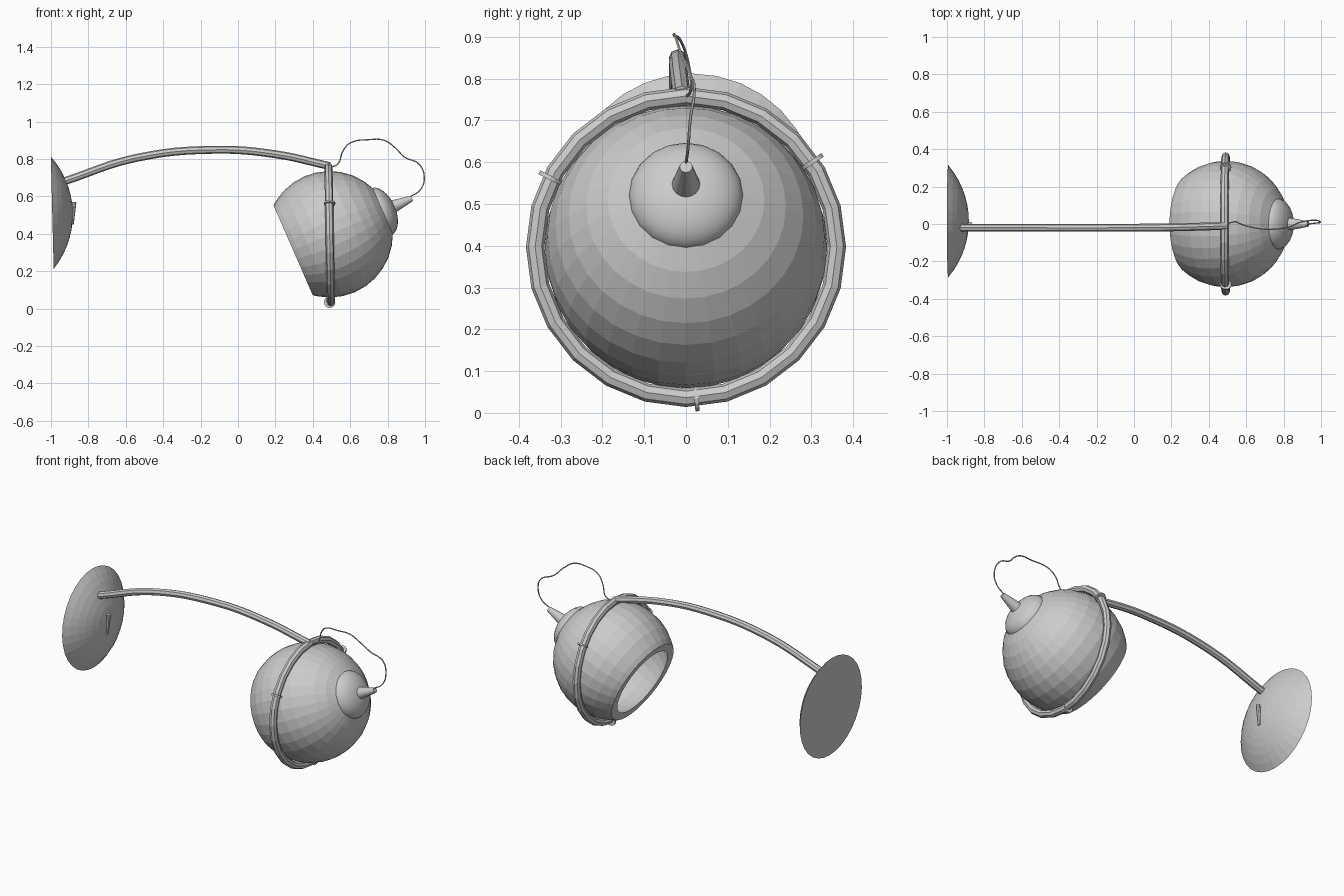
import bpy, bmesh, math
from mathutils import Vector, Matrix

if "Cube" in bpy.data.objects:
    bpy.data.objects.remove(bpy.data.objects["Cube"])


def material(name, rgb):
    m = bpy.data.materials.new(name)
    m.use_nodes = True
    m.diffuse_color = (*rgb, 1)
    m.node_tree.nodes["Principled BSDF"].inputs["Base Color"].default_value = (*rgb, 1)
    return m


GREY = material("light grey", (0.6, 0.6, 0.6))


def lathe(name, profile, sides, origin, axis, smooth=False):
    """Spin (radius, height) points about an axis; zero radius makes a pole."""
    rot = Vector(axis).to_track_quat('Z', 'Y').to_matrix().to_4x4()
    bm = bmesh.new()
    pts = [bm.verts.new((r, 0, h)) for r, h in profile]
    edges = [bm.edges.new(p) for p in zip(pts, pts[1:])]
    bmesh.ops.spin(bm, geom=pts + edges, cent=(0, 0, 0), axis=(0, 0, 1),
                   angle=2 * math.pi, steps=sides)
    bmesh.ops.remove_doubles(bm, verts=bm.verts, dist=1e-4)
    bmesh.ops.recalc_face_normals(bm, faces=bm.faces)
    bm.transform(Matrix.Translation(origin) @ rot)
    for f in bm.faces:
        f.smooth = smooth
    me = bpy.data.meshes.new(name)
    bm.to_mesh(me)
    bm.free()
    ob = bpy.data.objects.new(name, me)
    bpy.context.collection.objects.link(ob)
    me.materials.append(GREY)
    return ob


def tube(name, points, radius, resolution, sides_res):
    """Round tube through points along a smooth curve."""
    cu = bpy.data.curves.new(name, 'CURVE')
    cu.dimensions = '3D'
    cu.bevel_depth, cu.bevel_resolution = radius, sides_res
    cu.resolution_u, cu.use_fill_caps = resolution, True
    sp = cu.splines.new('BEZIER')
    sp.bezier_points.add(len(points) - 1)
    for b, p in zip(sp.bezier_points, points):
        b.co = p
        b.handle_left_type = b.handle_right_type = 'AUTO'
    sp.use_smooth = False
    ob = bpy.data.objects.new(name, cu)
    bpy.context.collection.objects.link(ob)
    cu.materials.append(GREY)
    return ob


def arc(radius, start, end, steps):
    """Circle points, angles in degrees from the pole."""
    out = []
    for i in range(steps + 1):
        a = math.radians(start + (end - start) * i / steps)
        out.append((radius * math.sin(a), radius * math.cos(a)))
    return out


# Wall plate: shallow dome with a flat back
R = 0.464
dome = [(r, h - 0.354) for r, h in arc(R, 0, 40.3, 7)]
lathe("wall_plate", dome + [(0, 0)], 32, (-0.993, 0.015, 0.512), (1, 0, 0.025))

# Switch on the plate
lathe("switch", [(0, -0.06), (0.012, -0.06), (0.012, 0.06), (0, 0.06)], 8,
      (-0.883, 0, 0.51), (0.12, 0, 1))

# Curved arm
tube("arm", [(-0.93, -0.02, 0.68), (-0.55, -0.02, 0.804), (-0.12, -0.02, 0.849),
             (0.2, -0.018, 0.825), (0.49, -0.01, 0.762)], 0.021, 6, 2)

# Ring around the shade
C = Vector((0.49, 0, 0.397))
bpy.ops.mesh.primitive_torus_add(major_segments=24, minor_segments=8,
                                 major_radius=0.361, minor_radius=0.022,
                                 location=C, rotation=(0, math.radians(89), 0))
ring = bpy.context.object
ring.name = "ring"
ring.data.materials.append(GREY)

# Three collars on the ring
for i, deg in enumerate((34, 153, 274)):
    a = math.radians(deg)
    pos = C + 0.364 * Vector((0, math.cos(a), math.sin(a)))
    lathe(f"collar_{i + 1}", [(0, -0.005), (0.03, -0.005), (0.03, 0.005), (0, 0.005)],
          16, pos, (0, -math.sin(a), math.cos(a)))

# Hollow round shade, open toward the wall and tilted down
AXIS = Vector((0.916, 0, 0.4)).normalized()
outer = arc(0.338, 0, 123.75, 11) + arc(0.338, 129.1, 129.1, 1)[:1]
inner = arc(0.3, 135, 0, 12)
lathe("shade", outer + inner, 32, C, AXIS)

# Smooth cap, tapered cord holder and cord
cap = [(r * 0.137, h * 0.078) for r, h in arc(1, 0, 100, 12)]
lathe("cap", cap, 20, C + AXIS * 0.3, AXIS, True)
lathe("cord_holder", [(0, 0), (0.037, 0), (0.015, 0.125), (0, 0.125)], 16,
      C + AXIS * 0.355, AXIS)
tube("cord", [(0.92, 0, 0.597), (0.975, 0.005, 0.635), (0.996, 0.01, 0.7),
              (0.968, 0.02, 0.772), (0.89, 0.01, 0.81), (0.84, -0.012, 0.86),
              (0.78, -0.025, 0.9), (0.7, -0.028, 0.903), (0.6, -0.01, 0.885),
              (0.56, 0.005, 0.84), (0.535, 0.012, 0.775), (0.495, 0, 0.755)],
     0.0035, 6, 1)
